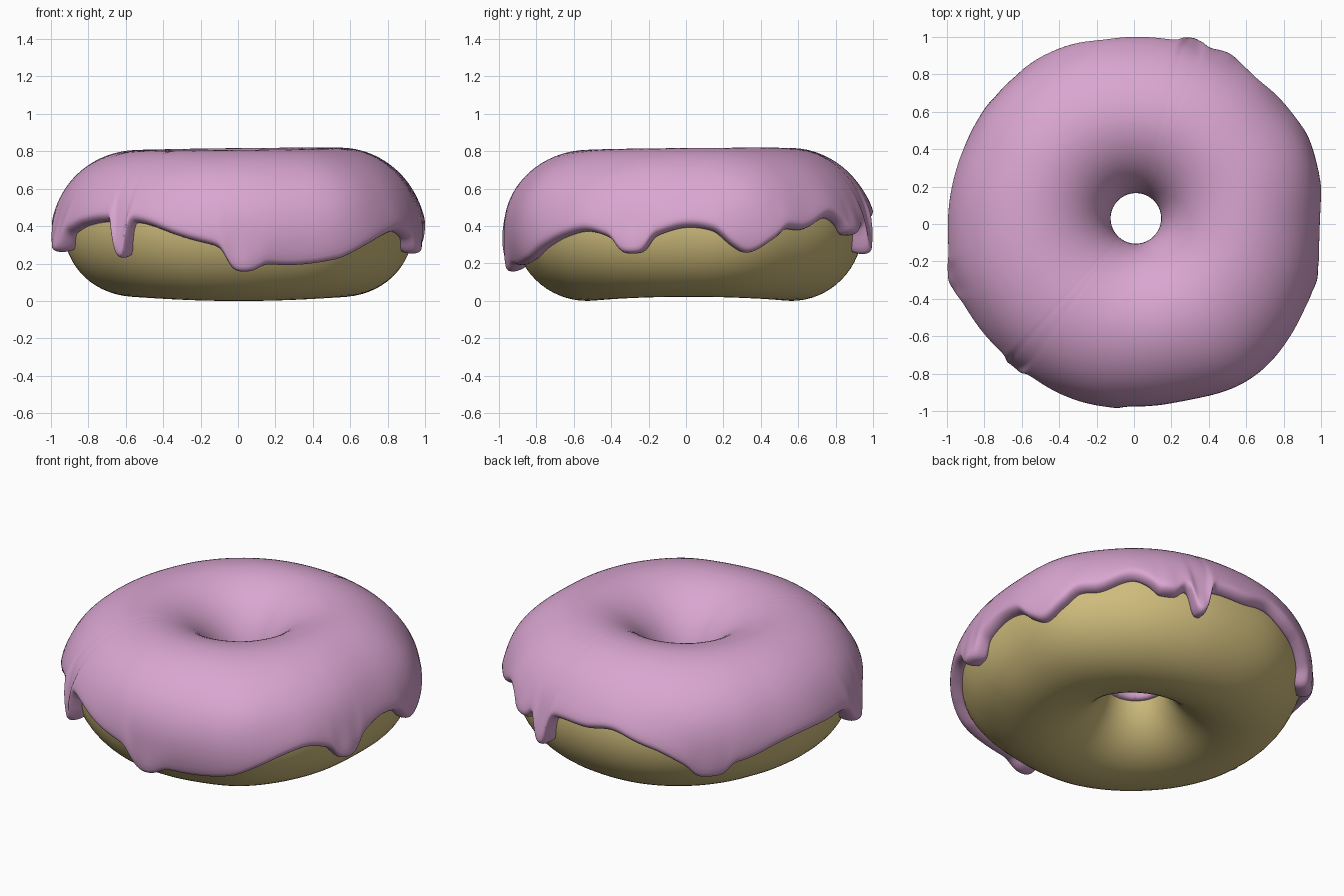
import bpy, bmesh
from math import sin, cos, pi, radians, degrees, asin, exp, sqrt

if "Cube" in bpy.data.objects:
    bpy.data.objects.remove(bpy.data.objects["Cube"])

COLS = 480          # columns around the ring
R, A = 0.545, 0.385  # ring radius and tube radius

# Icing hem: angle in degrees, height
HEM = [(0, .39), (9, .37), (15, .29), (20, .26), (28, .33), (32, .38), (39, .38), (50, .44),
       (61, .35), (66, .39), (78, .43), (90, .43), (100, .45), (110, .40), (117, .36),
       (126, .28), (133, .22), (140, .28), (146, .30), (158, .35), (170, .37), (180, .37),
       (188, .37), (197, .34), (206, .37), (212, .40), (222, .42), (238, .41), (252, .34),
       (264, .29), (275, .22), (288, .20), (303, .23), (313, .30), (321, .35), (328, .37),
       (335, .34), (343, .28), (351, .35)]
# Plan outline: angle, radius of the iced rim
RIM = [(0, .985), (22, 1.03), (40, 1.02), (55, 1.02), (72, 1.01), (90, 1.0), (110, 1.01),
       (128, 1.01), (143, 1.0), (156, .985), (180, .985), (197, .995), (213, .99),
       (230, .98), (258, .98), (272, .975), (287, .985), (305, 1.03), (322, 1.02), (340, 1.0)]
# Hanging drips: angle, tip height, half width in degrees, extra bulge
DRIPS = [(72, .26, 3.2, .045), (197, .27, 5, .05), (230, .24, 2.9, .035),
         (272, .18, 6, .04), (343, .26, 5, .035), (133, .22, 6, .015), (61, .35, 4, .02)]


def loop_value(table, deg):
    """Smooth periodic interpolation of (angle, value) pairs."""
    n = len(table)
    i = max(k for k in range(n) if table[k][0] <= deg)
    a0, p1 = table[i]
    a1, p2 = table[(i + 1) % n]
    p0, p3 = table[i - 1][1], table[(i + 2) % n][1]
    t = (deg - a0) / ((a1 - a0) % 360)
    return p1 + .5 * t * (p2 - p0 + t * (2*p0 - 5*p1 + 4*p2 - p3 + t * (3*(p1 - p2) + p3 - p0)))


def ring_point(deg, phi, offset):
    """Point on the uneven ring; offset is the height above the dough."""
    th = radians(deg)
    r = R + (A + offset) * cos(phi)
    z = .39 + (.39 + offset) * sin(phi)
    outer = max(0, min(1, (r - .15) / .78))
    r += (loop_value(RIM, deg) - .985) * outer ** 2
    if sin(phi) < 0:
        z += .011 * (1 + cos(2 * th)) * sin(phi) ** 2
    else:
        z += .008 * sin(th + .9) * sin(phi) ** 2
    return (r * cos(th) + .01 * (1 - outer), r * sin(th) + .03 * (1 - outer), z)


def make_ring(name, section, color):
    """Skin closed cross-sections around the ring."""
    bm = bmesh.new()
    rings = [[bm.verts.new(p) for p in section(360 * c / COLS)] for c in range(COLS)]
    n = len(rings[0])
    for c in range(COLS):
        a, b = rings[c], rings[(c + 1) % COLS]
        for k in range(n):
            bm.faces.new((a[k], b[k], b[(k + 1) % n], a[(k + 1) % n]))
    bmesh.ops.recalc_face_normals(bm, faces=bm.faces)
    for f in bm.faces:
        f.smooth = True
    me = bpy.data.meshes.new(name)
    bm.to_mesh(me)
    bm.free()
    mat = bpy.data.materials.new(name)
    mat.diffuse_color = color
    mat.use_nodes = True
    mat.node_tree.nodes["Principled BSDF"].inputs["Base Color"].default_value = mat.diffuse_color
    me.materials.append(mat)
    ob = bpy.data.objects.new(name, me)
    bpy.context.collection.objects.link(ob)
    return ob


def dough_section(deg):
    return [ring_point(deg, 2 * pi * k / 64, 0) for k in range(64)]


def icing_section(deg):
    hem, bulge = loop_value(HEM, deg), 0
    for ang, tip, width, extra in DRIPS:
        d = (deg - ang + 180) % 360 - 180
        hem += (min(tip, hem) - hem) * exp(-(d / width) ** 4)
        bulge += extra * exp(-(d / width) ** 2)
    start = asin((hem - .39) / .39)
    end = radians(194)
    lip = .045
    # Distances from the hem: dense round the lip, then even over the top
    dist = [lip * (1 - cos(pi / 2 * k / 7)) for k in range(8)]
    span = (end - start) * A
    dist += [lip + (span - lip) * k / 44 for k in range(1, 45)]
    outside = []
    for d in dist:
        phi = start + d / A
        near = exp(-(d / .11) ** 2)
        thick = .032 + .022 * max(0, cos(phi)) ** 3 + (.014 + bulge) * near
        if phi > pi / 2:
            thick -= .006 * sin(phi - pi / 2)
        for e in (d, span - d):  # round both hems
            u = min(1, e / lip)
            thick *= sqrt(max(0, 1 - (1 - u) ** 2))
        outside.append(ring_point(deg, phi, thick))
    inside = [ring_point(deg, end + (start - end) * k / 24, -.004) for k in range(25)]
    return outside + inside


make_ring("dough", dough_section, (0.62, 0.50, 0.20, 1))
icing = make_ring("icing", icing_section, (0.70, 0.38, 0.64, 1))

# Soften the icing slightly so the drips flow into the sheet
soft = icing.modifiers.new("soften", 'SMOOTH')
soft.factor, soft.iterations = .5, 4
